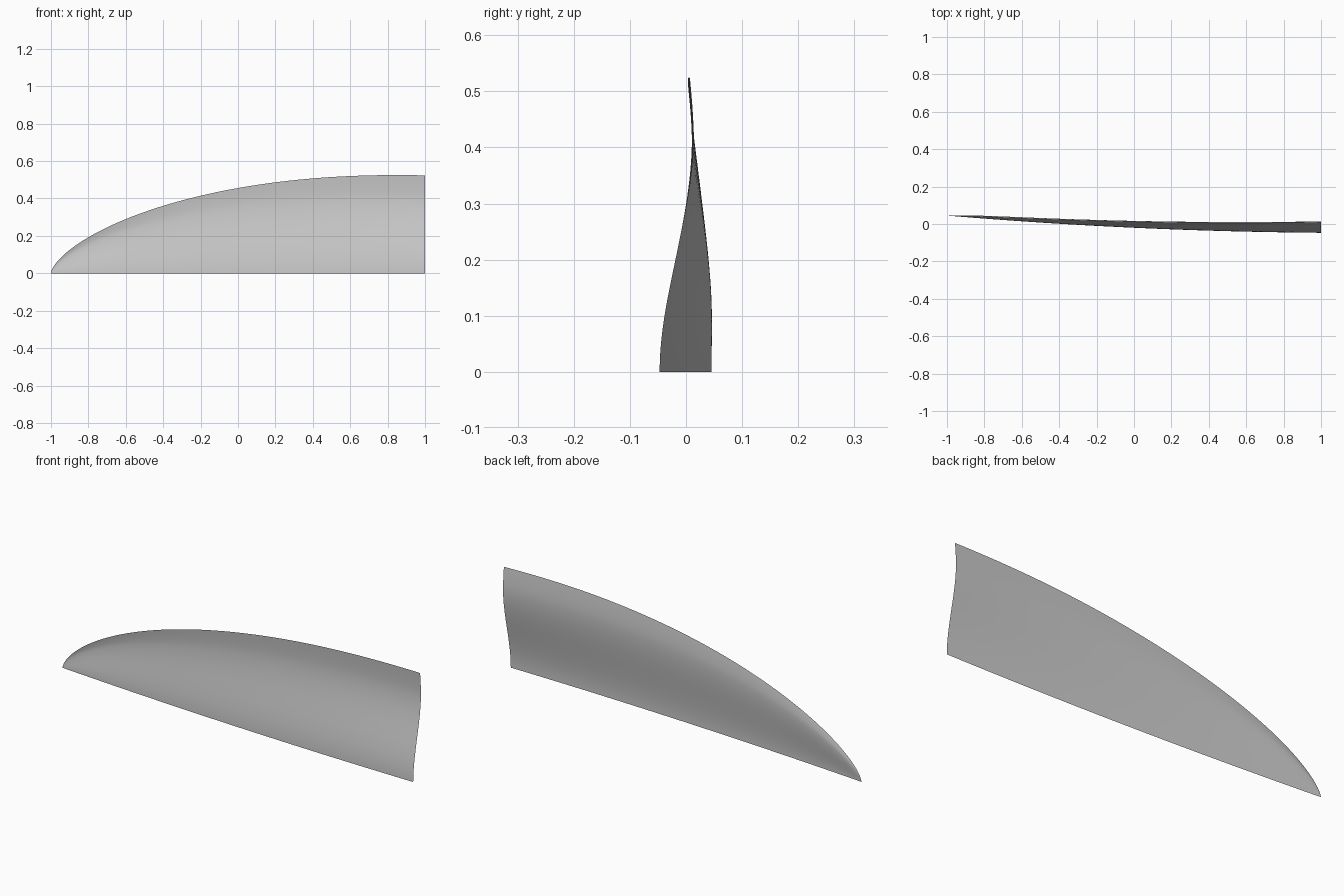
import bpy, bmesh, math

COLUMNS, ROWS = 72, 32

cube = bpy.data.objects.get("Cube")
if cube:
    bpy.data.objects.remove(cube, do_unlink=True)

grey = bpy.data.materials.new("light grey")
grey.use_nodes = True
colour = (0.6, 0.6, 0.6, 1)
grey.diffuse_color = colour
grey.node_tree.nodes["Principled BSDF"].inputs["Base Color"].default_value = colour


def height(x):
    """Rounded upper outline, falling to a point at the tip."""
    u = min(abs(0.85 - x) / 1.85, 1)
    return 0.525 * (1 - u ** 2.1) ** 0.65


def depth(t, s):
    """Sheet position front to back: t runs root to tip, s bottom to top."""
    base = -0.047 + 0.016 * t + 0.076 * t * t
    fade = 1 - t ** 20
    rise = 0.061 * (1 - 0.8 * t) * fade
    a = min(s / 0.8, 1)
    curl = max(s - 0.8, 0) / 0.2
    return base + rise * a * a * (3 - 2 * a) - 0.007 * fade * curl ** 1.5


# Thin curved sheet, with columns closer together near the tip
bm = bmesh.new()
grid = []
for i in range(COLUMNS + 1):
    t = math.sin(math.pi / 2 * i / COLUMNS)
    x = 1 - 2 * t
    grid.append([bm.verts.new((x, depth(t, j / ROWS), height(x) * j / ROWS))
                 for j in range(ROWS + 1)])
for left, right in zip(grid[1:], grid):
    for j in range(ROWS):
        bm.faces.new((left[j], right[j], right[j + 1], left[j + 1]))
bmesh.ops.remove_doubles(bm, verts=bm.verts, dist=0.00001)

mesh = bpy.data.meshes.new("curved_blade")
bm.to_mesh(mesh)
bm.free()
mesh.materials.append(grey)
mesh.shade_smooth()
blade = bpy.data.objects.new("curved_blade", mesh)
bpy.context.collection.objects.link(blade)
